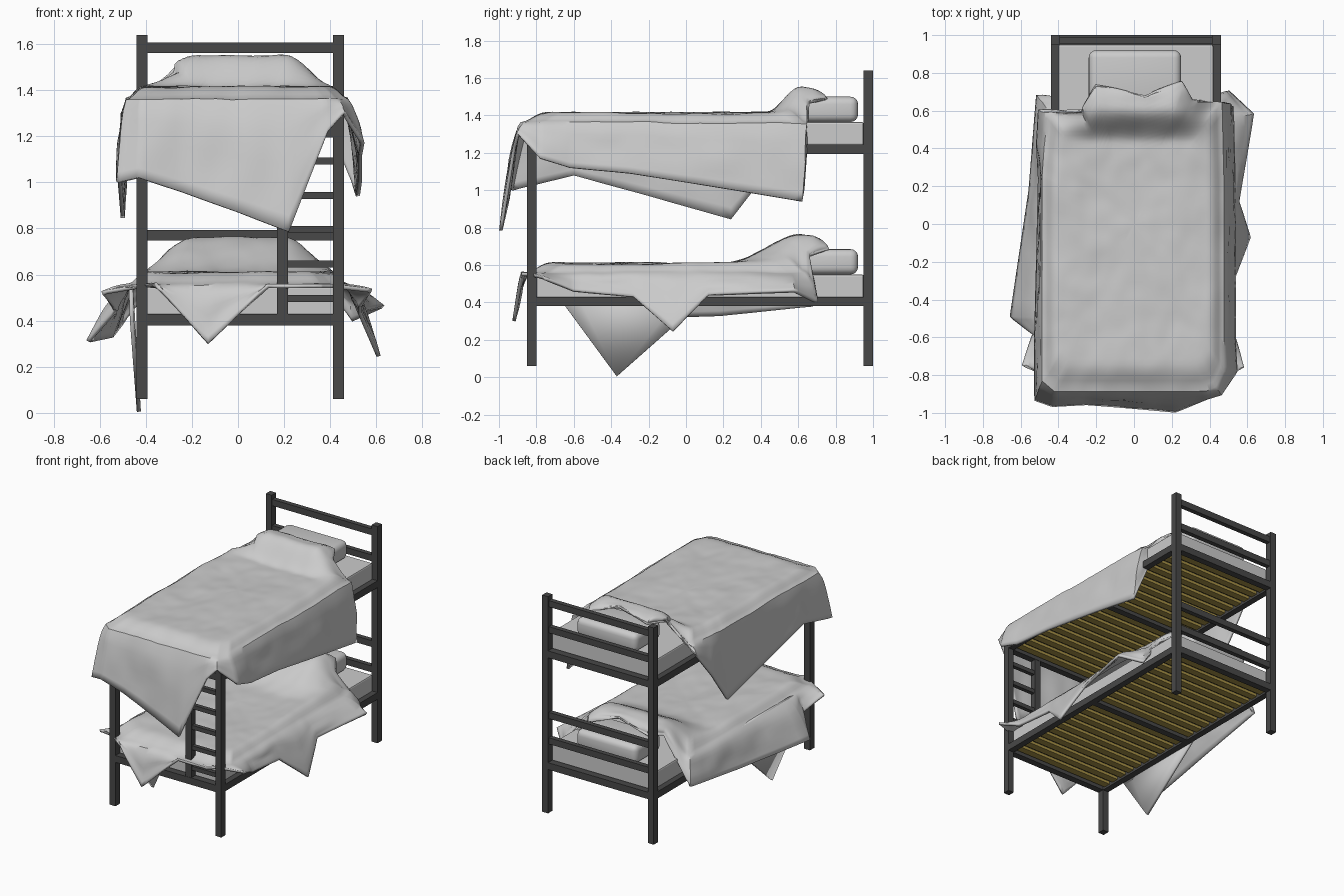
import bpy, bmesh, math
from mathutils import Vector, noise

if "Cube" in bpy.data.objects:
    bpy.data.objects.remove(bpy.data.objects["Cube"])

def material(name, c):
    m = bpy.data.materials.new(name)
    m.diffuse_color = (*c, 1)
    m.use_nodes = True
    m.node_tree.nodes["Principled BSDF"].inputs["Base Color"].default_value = m.diffuse_color
    return m

DARK = material("dark grey metal", (0.065, 0.065, 0.065))
LINEN = material("light grey linen", (0.6, 0.6, 0.6))
WOOD = material("olive wood", (0.38, 0.28, 0.06))

def finish(name, bm, mat):
    me = bpy.data.meshes.new(name)
    bmesh.ops.recalc_face_normals(bm, faces=bm.faces)
    bm.to_mesh(me)
    bm.free()
    ob = bpy.data.objects.new(name, me)
    bpy.context.collection.objects.link(ob)
    me.materials.append(mat)
    return ob

def box(name, x, y, z, mat, bevel=0, seg=1):
    bm = bmesh.new()
    bmesh.ops.create_cube(bm, size=1)
    for v in bm.verts:
        v.co = [a + (b - a) * (c + 0.5) for (a, b), c in zip((x, y, z), v.co)]
    ob = finish(name, bm, mat)
    if bevel:
        m = ob.modifiers.new("round", 'BEVEL')
        m.width, m.segments = bevel, seg
    return ob

def smooth(a, b, t):
    t = max(0, min(1, (t - a) / (b - a)))
    return t * t * (3 - 2 * t)

def cloth(ob):
    m = ob.modifiers.new("thickness", 'SOLIDIFY')
    m.thickness, m.offset = 0.018, 0
    bpy.ops.object.select_all(action='DESELECT')
    ob.select_set(True)
    bpy.context.view_layer.objects.active = ob
    bpy.ops.object.shade_smooth_by_angle(angle=math.radians(40))

L, R = (-0.44, -0.393), (0.413, 0.46)     # left and right post widths
INNER = (L[1], R[0])
HEAD, FOOT = (0.95, 1.0), (-0.85, -0.80)

# Corner posts
for side, xs in (("left", L), ("right", R)):
    box(side + "_head_post", xs, HEAD, (0.06, 1.64), DARK)
    box(side + "_foot_post", xs, FOOT, (0.06, 1.32), DARK)

# Headboard bars
for i, z in enumerate((0.585, 0.77, 1.395, 1.585)):
    box(f"headboard_bar_{i}", INNER, (0.955, 0.99), (z - 0.023, z + 0.023), DARK)

# Ladder at the foot
box("ladder_post", (0.169, 0.217), (-0.848, -0.802), (0.42, 1.21), DARK)
for i in range(5):
    z = 0.497 + i * 0.149
    box(f"ladder_rung_{i}", (0.2, R[0]), (-0.84, -0.81), (z - 0.015, z + 0.015), DARK)

# Two bunks: frame rails, slats, mattress, pillow
for level, z in (("lower", 0.38), ("upper", 1.195)):
    zr = (z, z + 0.05)
    for side, xs in (("left", L), ("right", R)):
        box(f"{level}_{side}_rail", xs, (FOOT[1], HEAD[0]), zr, DARK)
    box(level + "_head_rail", INNER, HEAD, zr, DARK)
    box(level + "_foot_rail", INNER, FOOT, zr, DARK)
    box(level + "_middle_rail", INNER, (0.05, 0.10), zr, DARK)
    box(level + "_slat_backing", INNER, (FOOT[1], HEAD[0]), (z + 0.036, z + 0.044), DARK)
    for half, y0 in enumerate((-0.80, 0.10)):
        for i in range(10):
            y = y0 + 0.016 + i * 0.085
            box(f"{level}_slat_{half}_{i}", INNER, (y, y + 0.053),
                (z + 0.015, z + 0.036), WOOD)
    box(level + "_mattress", (-0.40, 0.42), (-0.80, 0.95), (z + 0.044, z + 0.17), LINEN, 0.01, 2)
    p = box(level + "_pillow", (-0.24, 0.25), (0.62, 0.92), (z + 0.17, z + 0.305), LINEN, 0.04, 4)
    p.data.polygons.foreach_set("use_smooth", [True] * len(p.data.polygons))

# Draped blanket: spokes run from the middle of the bed over the rim to the hem
def blanket(name, keys, top, hump, rise):
    def height(x, y, r, drop):
        h = hump * (1 - smooth(0.2, 0.46, abs(x))) * smooth(rise, 0.62, y)
        h *= 1 - 0.2 * smooth(0.67, 0.76, y)
        wrinkle = 0.009 * noise.noise(Vector((x * 5, y * 4, top)))
        wrinkle += 0.004 * noise.noise(Vector((x * 13, y * 11, top)))
        return top + h + wrinkle - drop * smooth(0.82, 1.0, r) ** 1.5
    samples = []
    for a, b in zip(keys, keys[1:] + keys[:1]):
        for i in range(8):
            samples.append([p + (q - p) * i / 8 for p, q in zip(a, b)])
    bm = bmesh.new()
    rows = []
    centre = bm.verts.new((0, 0, height(0, 0, 0, 0)))
    for px, py, hx, hy, hz in samples:
        row = []
        drop = 0.05 if py < 0.6 else 0.012 + 0.038 * smooth(0.3, 0.45, abs(px))
        for j in range(1, 27):                         # flat top
            r = (j / 26) ** 0.8
            x, y = px * r, py * r
            row.append(bm.verts.new((x, y, height(x, y, r, drop))))
        rz = row[-1].co.z
        out = Vector((px, py * 0.4, 0)).normalized()
        for j in range(1, 9):                          # hanging skirt
            t = j / 8
            e = t ** 0.65
            w = 0.014 * math.sin(math.pi * t) * noise.noise(Vector((px * 7, py * 7, t * 2)))
            co = Vector((px + (hx - px) * e, py + (hy - py) * e, rz + (hz - rz) * t))
            row.append(bm.verts.new(co + out * w))
        rows.append(row)
    for a, b in zip(rows, rows[1:] + rows[:1]):
        bm.faces.new((centre, a[0], b[0]))
        for j in range(len(a) - 1):
            bm.faces.new((a[j], a[j + 1], b[j + 1], b[j]))
    cloth(finish(name, bm, LINEN))

# Rim x, rim y, then hem x, y, z, going right side, foot, left side, head
blanket("upper_blanket", [
    (0.46, 0.64, 0.52, 0.62, 0.94), (0.47, 0.2, 0.53, 0.2, 1.01),
    (0.47, -0.3, 0.53, -0.3, 1.09), (0.47, -0.6, 0.53, -0.62, 1.12),
    (0.47, -0.78, 0.54, -0.78, 1.17), (0.43, -0.86, 0.46, -0.9, 1.30),
    (0.38, -0.88, 0.39, -0.92, 1.22), (0.22, -0.88, 0.22, -0.99, 0.785),
    (0, -0.88, 0, -0.97, 0.87), (-0.25, -0.88, -0.25, -0.95, 0.96),
    (-0.42, -0.88, -0.43, -0.96, 1.02), (-0.48, -0.83, -0.52, -0.93, 1.00),
    (-0.48, -0.6, -0.52, -0.6, 1.08), (-0.48, -0.2, -0.51, -0.2, 0.97),
    (-0.48, 0.24, -0.50, 0.24, 0.845), (-0.47, 0.4, -0.51, 0.42, 1.08),
    (-0.45, 0.58, -0.50, 0.60, 1.30), (-0.27, 0.59, -0.275, 0.60, 1.49),
    (-0.20, 0.71, -0.20, 0.735, 1.50), (0.06, 0.66, 0.06, 0.68, 1.535),
    (0.25, 0.72, 0.25, 0.75, 1.485), (0.30, 0.64, 0.305, 0.66, 1.47)], 1.405, 0.142, 0.43)

blanket("lower_blanket", [
    (0.45, 0.64, 0.50, 0.70, 0.40), (0.47, 0.55, 0.63, 0.58, 0.46),
    (0.47, 0.12, 0.55, 0.12, 0.44), (0.47, -0.07, 0.61, -0.07, 0.245),
    (0.47, -0.30, 0.53, -0.28, 0.43), (0.47, -0.6, 0.53, -0.6, 0.46),
    (0.47, -0.76, 0.58, -0.76, 0.53), (0.41, -0.80, 0.42, -0.83, 0.55),
    (0.36, -0.85, 0.36, -0.88, 0.55), (0.13, -0.85, 0.13, -0.88, 0.55),
    (-0.13, -0.85, -0.13, -0.92, 0.30), (-0.36, -0.85, -0.36, -0.88, 0.56),
    (-0.41, -0.80, -0.42, -0.82, 0.55), (-0.47, -0.75, -0.59, -0.75, 0.52),
    (-0.47, -0.6, -0.53, -0.58, 0.44), (-0.47, -0.49, -0.65, -0.49, 0.31),
    (-0.47, 0.18, -0.55, 0.18, 0.33), (-0.45, 0.6, -0.51, 0.68, 0.38),
    (-0.27, 0.62, -0.275, 0.65, 0.68), (-0.20, 0.71, -0.20, 0.735, 0.69),
    (0.06, 0.67, 0.06, 0.69, 0.73), (0.25, 0.73, 0.25, 0.76, 0.68),
    (0.32, 0.64, 0.325, 0.66, 0.65)], 0.60, 0.155, 0.22)

# Loose corner of the lower blanket hanging beneath the left side
bm = bmesh.new()
bm.faces.new([bm.verts.new(c) for c in (
    (-0.46, -0.66, 0.40), (-0.43, -0.37, 0.005), (-0.46, 0.10, 0.42),
    (-0.465, 0.08, 0.56), (-0.465, -0.64, 0.56))])
cloth(finish("lower_blanket_hanging_corner", bm, LINEN))
